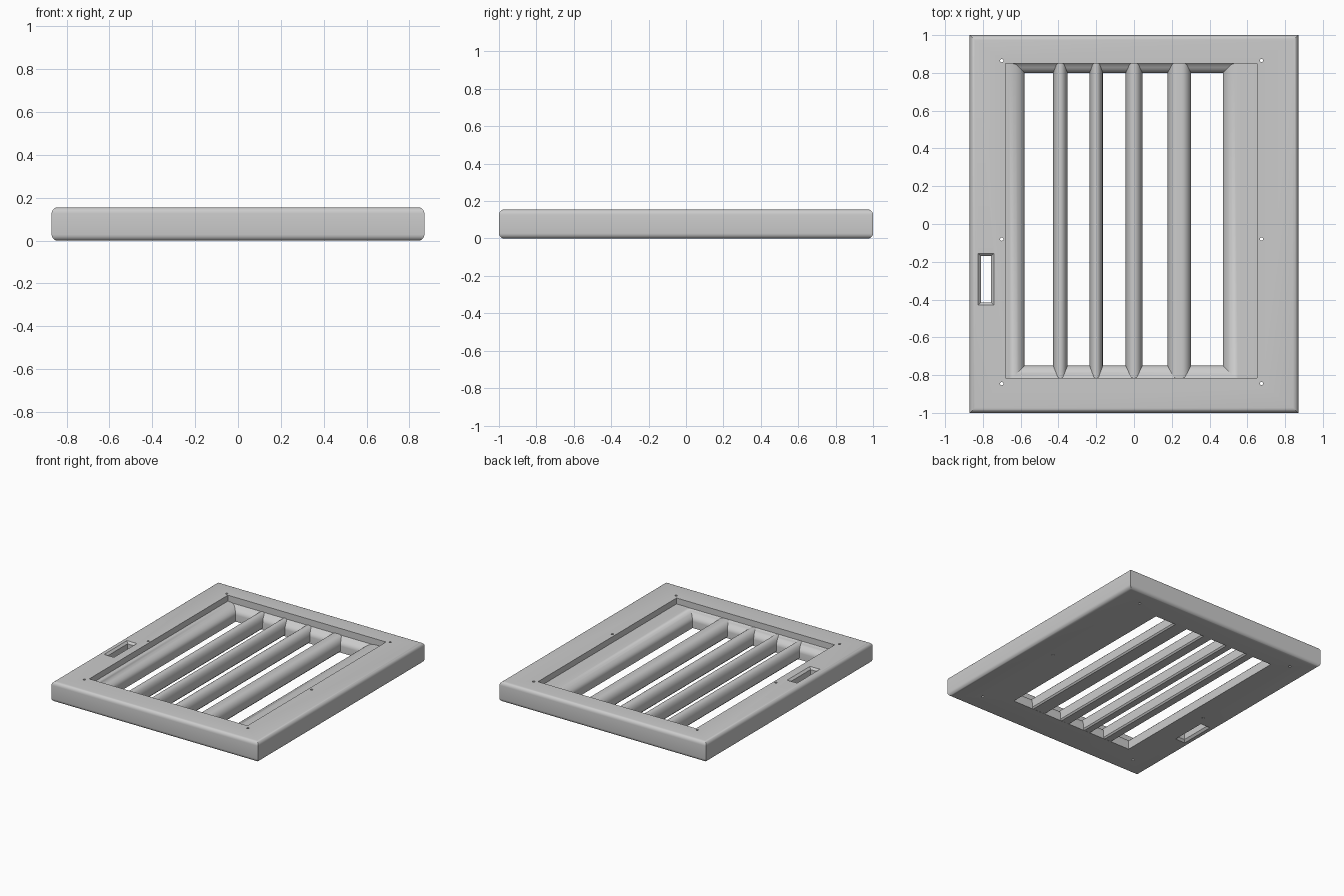
import bpy, bmesh, math

if "Cube" in bpy.data.objects:
    bpy.data.objects.remove(bpy.data.objects["Cube"], do_unlink=True)

grey = bpy.data.materials.new("light grey")
grey.use_nodes = True
grey.diffuse_color = (0.6, 0.6, 0.6, 1)
grey.node_tree.nodes["Principled BSDF"].inputs["Base Color"].default_value = (0.6, 0.6, 0.6, 1)

HEIGHT, FLOOR, LIP = 0.155, 0.11, 0.05     # frame top, recess floor, start of round-over
ROUND, EDGE = 0.1, 0.028                   # inner round-over width, outer edge radius
RECESS = (-0.68, 0.65, -0.815, 0.85)       # x0, x1, y0, y1
OPENING = (-0.58, 0.47, -0.75, 0.80)
OUTER = (-0.87, 0.87, -1.0, 1.0)


def grow(rect, d):
    x0, x1, y0, y1 = rect
    return (x0 - d, x1 + d, y0 - d, y1 + d)


def clamp(rect):
    x0, x1, y0, y1 = rect
    a, b, c, d = RECESS
    return (max(x0, a), min(x1, b), max(y0, c), min(y1, d))


def make_object(name, bm):
    bmesh.ops.remove_doubles(bm, verts=bm.verts, dist=1e-5)
    bmesh.ops.recalc_face_normals(bm, faces=bm.faces)
    mesh = bpy.data.meshes.new(name)
    bm.to_mesh(mesh)
    bm.free()
    mesh.materials.append(grey)
    obj = bpy.data.objects.new(name, mesh)
    bpy.context.collection.objects.link(obj)
    return obj


def loft(name, rings, closed):
    """Skin a list of (rectangle, z) rings, either as a tube ring or a capped solid."""
    bm = bmesh.new()
    loops = [[bm.verts.new((x, y, z)) for x, y in ((x0, y0), (x1, y0), (x1, y1), (x0, y1))]
             for (x0, x1, y0, y1), z in rings]
    pairs = list(zip(loops, loops[1:]))
    if closed:
        pairs.append((loops[-1], loops[0]))
    else:
        bm.faces.new(loops[0])
        bm.faces.new(loops[-1])
    for lower, upper in pairs:
        for i in range(4):
            j = (i + 1) % 4
            quad = (lower[i], lower[j], upper[j], upper[i])
            if len({tuple(round(c, 5) for c in v.co) for v in quad}) > 2:
                bm.faces.new(quad)
    return make_object(name, bm)


def arc(steps):
    return [(math.sin(t), math.cos(t)) for t in (math.pi / 2 * i / steps for i in range(steps + 1))]


def activate(obj):
    bpy.ops.object.select_all(action='DESELECT')
    obj.select_set(True)
    bpy.context.view_layer.objects.active = obj


# Frame: rounded outer sides, stepped recess, rounded sill around the opening
rings = [(grow(OUTER, -EDGE * (1 - s)), EDGE * (1 - c)) for s, c in arc(5)]
rings += [(grow(OUTER, -EDGE * (1 - s)), HEIGHT - EDGE * (1 - c)) for s, c in reversed(arc(5))]
rings += [(RECESS, HEIGHT), (RECESS, FLOOR)]
rings += [(clamp(grow(OPENING, ROUND * (1 - s))), LIP + (FLOOR - LIP) * c) for s, c in arc(8)]
rings += [(OPENING, 0)]
frame = loft("frame", rings, True)

# Cutters: flared handle slot and six screw holes
slot = (-0.81, -0.757, -0.415, -0.17)
cutters = [loft("slot_cutter", [(grow(slot, 0.03), -0.015), (slot, 0.015),
                                (slot, HEIGHT - 0.015), (grow(slot, 0.03), HEIGHT + 0.015)], False)]
for x in (-0.70, 0.675):
    for y in (-0.845, -0.08, 0.865):
        bpy.ops.mesh.primitive_cylinder_add(vertices=12, radius=0.009, depth=0.5, location=(x, y, 0.1))
        cutters.append(bpy.context.object)
for cutter in cutters:
    cutter.hide_render = True
    activate(frame)
    mod = frame.modifiers.new("cut", 'BOOLEAN')
    mod.operation, mod.solver, mod.object = 'DIFFERENCE', 'EXACT', cutter
    bpy.ops.object.modifier_apply(modifier=mod.name)
    bpy.data.objects.remove(cutter, do_unlink=True)


# Bars: rounded top, straight sides, small chamfer beneath
def make_bar(name, x, half):
    r = min(half, 0.05)
    side = [(half - 0.01, 0.001), (half, 0.012)]
    side += [(half - r * (1 - s), LIP + (FLOOR - 0.001 - LIP) * c) for s, c in reversed(arc(8))]
    outline = side + [(-u, z) for u, z in reversed(side) if u > 1e-5]
    bm = bmesh.new()
    face = bm.faces.new([bm.verts.new((x + u, -0.825, z)) for u, z in outline])
    new = bmesh.ops.extrude_face_region(bm, geom=[face])["geom"]
    bmesh.ops.translate(bm, verts=[v for v in new if isinstance(v, bmesh.types.BMVert)],
                        vec=(0, 1.685, 0))
    return make_object(name, bm)


parts = [frame]
for i, (x, half) in enumerate([(-0.39, 0.038), (-0.20, 0.035), (0.0, 0.044), (0.24, 0.062)]):
    parts.append(make_bar(f"bar_{i + 1}", x, half))

for part in parts:
    activate(part)
    bpy.ops.object.shade_smooth_by_angle(angle=math.radians(30))
